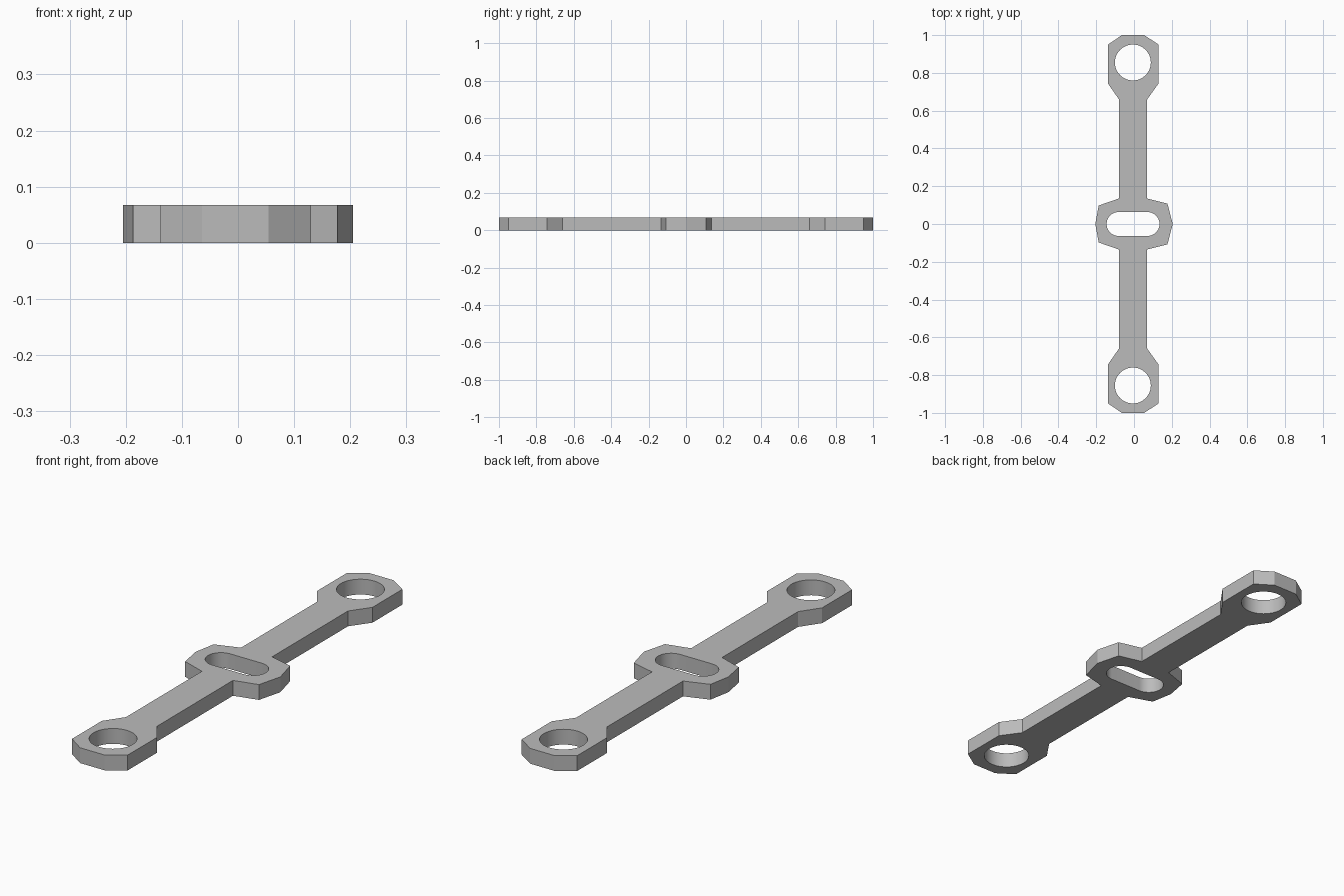
import bpy, bmesh, math

THICKNESS = 0.067

cube = bpy.data.objects.get("Cube")
if cube:
    bpy.data.objects.remove(cube, do_unlink=True)

grey = bpy.data.materials.new("plain grey")
grey.use_nodes = True
colour = (0.5, 0.5, 0.5, 1)
grey.diffuse_color = colour
grey.node_tree.nodes["Principled BSDF"].inputs["Base Color"].default_value = colour


def arc(cx, cy, radius, start, end, steps):
    """Points along an arc, angles in degrees, both ends included."""
    angles = [math.radians(start + (end - start) * i / steps) for i in range(steps + 1)]
    return [(cx + radius * math.cos(a), cy + radius * math.sin(a)) for a in angles]


def add_loop(bm, points):
    verts = [bm.verts.new((x, y, THICKNESS / 2)) for x, y in points]
    return [bm.edges.new((v, verts[i - 1])) for i, v in enumerate(verts)]


# Outer outline: back half from right tip to left tip, mirrored to the front
half = [(0.205, 0), (0.177, 0.108), (0.07, 0.135), (0.07, 0.66), (0.13, 0.744),
        (0.13, 0.95), (0.054, 1), (-0.064, 1), (-0.138, 0.95), (-0.138, 0.744),
        (-0.08, 0.66), (-0.08, 0.135), (-0.187, 0.098), (-0.205, 0)]
outline = half + [(x, -y) for x, y in reversed(half[1:-1])]

# Round hole at each end and the slot across the middle
holes = [arc(-0.006, side * 0.855, 0.095, 0, 360, 64)[:-1] for side in (-1, 1)]
slot = arc(0.072, 0, 0.063, -90, 90, 24) + arc(-0.082, 0, 0.063, 90, 270, 24)

bm = bmesh.new()
edges = []
for loop in [outline, slot] + holes:
    edges += add_loop(bm, loop)
bmesh.ops.triangle_fill(bm, edges=edges, use_beauty=True, normal=(0, 0, 1))
bmesh.ops.recalc_face_normals(bm, faces=bm.faces)
mesh = bpy.data.meshes.new("link_arm")
bm.to_mesh(mesh)
bm.free()
mesh.materials.append(grey)

# Thicken the flat profile evenly about its middle
link_arm = bpy.data.objects.new("link_arm", mesh)
bpy.context.collection.objects.link(link_arm)
solid = link_arm.modifiers.new("thickness", 'SOLIDIFY')
solid.thickness = THICKNESS
solid.offset = 0

bpy.ops.object.select_all(action='DESELECT')
link_arm.select_set(True)
bpy.context.view_layer.objects.active = link_arm
bpy.ops.object.modifier_apply(modifier=solid.name)

# Smooth hole walls, crisp outline; the shallow tips stay faceted
bpy.ops.object.shade_smooth_by_angle(angle=math.radians(12))
